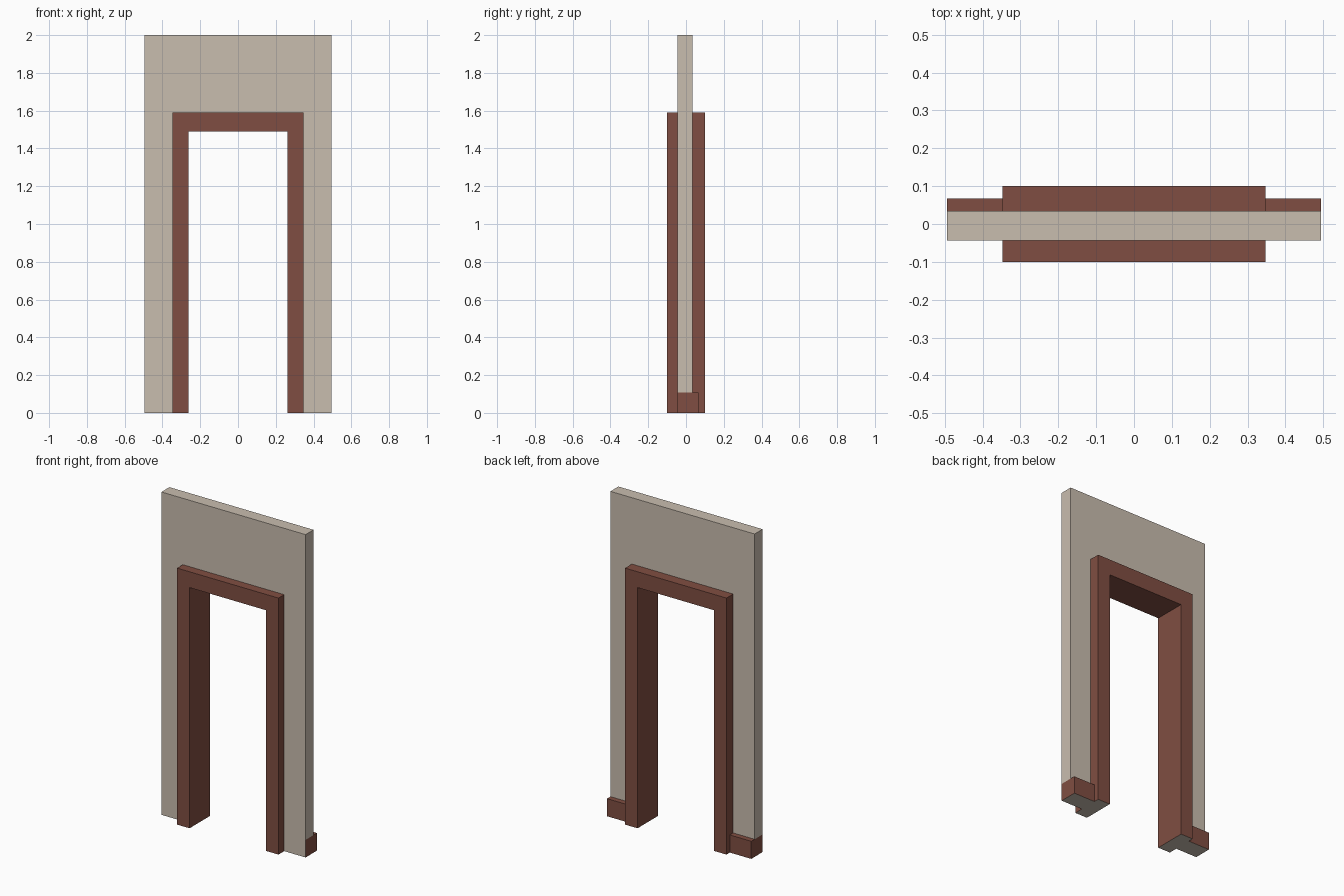
import bpy, bmesh

if "Cube" in bpy.data.objects:
    bpy.data.objects.remove(bpy.data.objects["Cube"])


def material(name, rgb):
    m = bpy.data.materials.new(name)
    m.diffuse_color = (*rgb, 1.0)
    m.use_nodes = True
    m.node_tree.nodes["Principled BSDF"].inputs["Base Color"].default_value = m.diffuse_color
    return m


PLASTER = material("beige plaster", (0.584, 0.509, 0.429))
WOOD = material("red brown wood", (0.216, 0.076, 0.054))

HALF_W, HEIGHT = 0.494, 2.0          # wall
FRAME_X, FRAME_Z = 0.347, 1.589      # outside of the door frame
OPEN_X, OPEN_Z = 0.262, 1.491        # clear opening
WALL_Y0, WALL_Y1 = -0.044, 0.034
SKIRT_Y, SKIRT_Z = 0.067, 0.109      # skirting board on the back


def extrude_profile(name, half, y0, y1, is_wood, mirror=True):
    """Extrude an xz profile along y; half is the +x side, mirrored to -x."""
    pts = half + [(-x, z) for x, z in reversed(half)] if mirror else half
    bm = bmesh.new()
    face = bm.faces.new([bm.verts.new((x, y0, z)) for x, z in pts])
    ext = bmesh.ops.extrude_face_region(bm, geom=[face])
    verts = [v for v in ext["geom"] if isinstance(v, bmesh.types.BMVert)]
    bmesh.ops.translate(bm, verts=verts, vec=(0, y1 - y0, 0))
    bmesh.ops.recalc_face_normals(bm, faces=bm.faces)
    for f in bm.faces:
        f.material_index = int(is_wood(f.calc_center_median()))
    mesh = bpy.data.meshes.new(name)
    bm.to_mesh(mesh)
    bm.free()
    mesh.materials.append(PLASTER)
    mesh.materials.append(WOOD)
    obj = bpy.data.objects.new(name, mesh)
    bpy.context.collection.objects.link(obj)
    return obj


def above_floor(c):
    # undersides on the floor keep the plaster colour
    return c.z > 0.001


# Wall, with wood coloured ends at skirting height
extrude_profile(
    "wall",
    [(FRAME_X, FRAME_Z), (FRAME_X, 0), (HALF_W, 0), (HALF_W, SKIRT_Z), (HALF_W, HEIGHT)],
    WALL_Y0, WALL_Y1,
    lambda c: abs(c.x) > HALF_W - 0.001 and c.z < SKIRT_Z)

# Door frame: two posts and the lintel
extrude_profile(
    "door_frame",
    [(OPEN_X, OPEN_Z), (OPEN_X, 0), (FRAME_X, 0), (FRAME_X, FRAME_Z)],
    -0.1, 0.1, above_floor)

# Skirting boards on the back, either side of the frame
for side, s in (("left", -1), ("right", 1)):
    a, b = s * FRAME_X, s * HALF_W
    extrude_profile(side + "_skirting_board",
                    [(a, 0), (b, 0), (b, SKIRT_Z), (a, SKIRT_Z)],
                    WALL_Y1, SKIRT_Y, above_floor, mirror=False)
